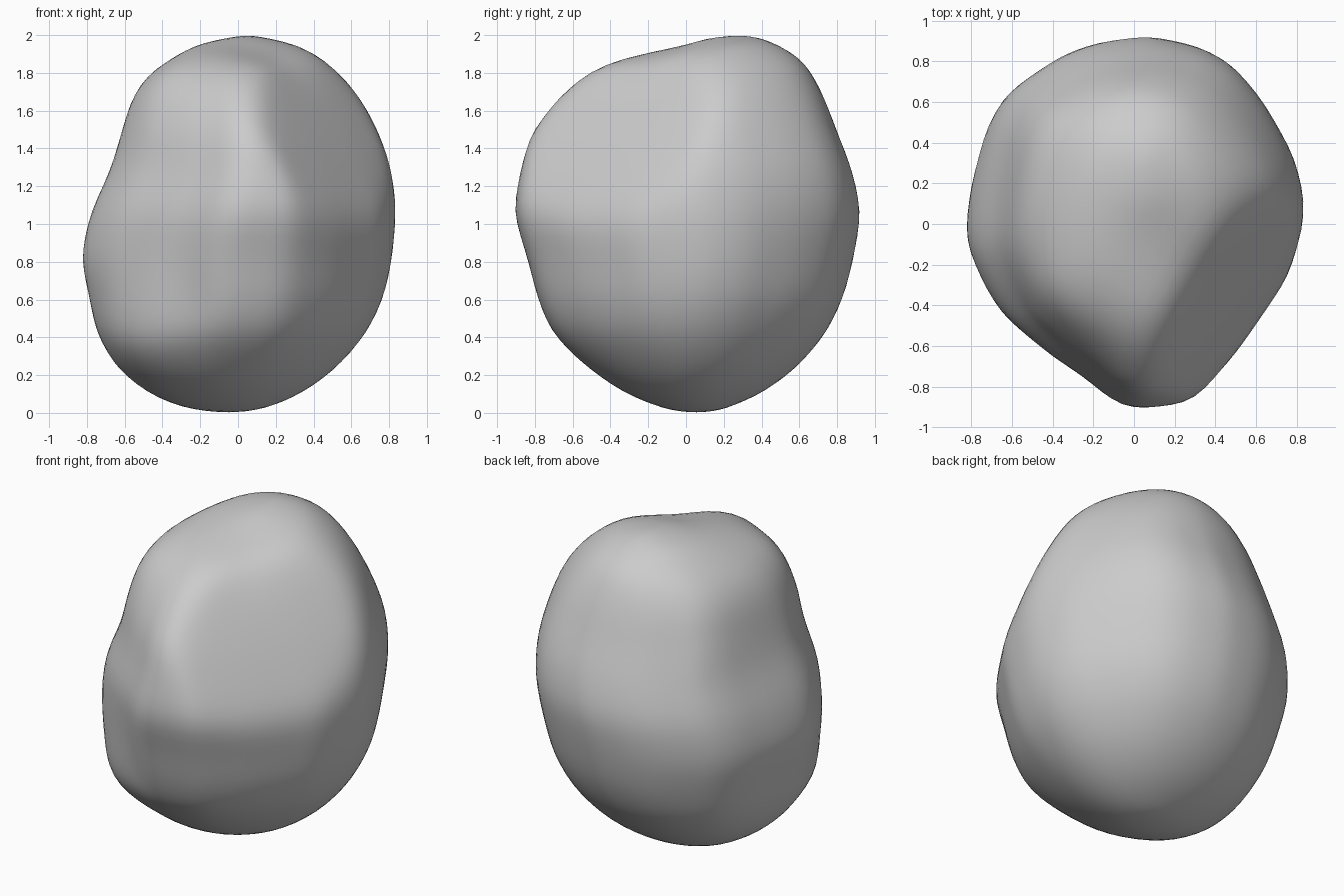
import bpy
import bmesh
import math
from mathutils import Vector

cube = bpy.data.objects.get("Cube")
if cube:
    bpy.data.objects.remove(cube, do_unlink=True)

# Extents of the boulder at each height: z, x min, x max, y min, y max
LEVELS = [
    (0, -.04, -.04, .06, .06), (.01, -.2, .09, -.08, .18), (.03, -.3, .17, -.14, .23),
    (.12, -.5, .37, -.35, .43), (.25, -.65, .54, -.53, .6), (.43, -.75, .69, -.72, .75),
    (.62, -.79, .78, -.8, .84), (.82, -.84, .82, -.85, .89), (1.06, -.79, .84, -.93, .93),
    (1.28, -.68, .82, -.89, .88), (1.48, -.62, .77, -.84, .8), (1.65, -.57, .69, -.71, .74),
    (1.78, -.49, .58, -.57, .68), (1.88, -.35, .45, -.39, .61), (1.92, -.28, .38, -.28, .54),
    (1.95, -.23, .32, -.03, .49), (1.985, -.06, .16, .08, .4), (2, .05, .05, .3, .3),
]

# Plan outline, counter-clockwise from the -x side
OUTLINE = [
    (-.83, -.03), (-.82, -.14), (-.73, -.34), (-.64, -.48), (-.43, -.66), (-.25, -.78),
    (-.13, -.89), (-.03, -.92), (.26, -.89), (.34, -.83), (.5, -.66), (.6, -.52),
    (.76, -.28), (.83, 0), (.83, .13), (.77, .33), (.6, .6), (.45, .78), (.3, .87),
    (.05, .93), (-.2, .9), (-.37, .84), (-.64, .65), (-.73, .48), (-.8, .2),
]

# Swellings, or hollows where the height is negative: centre, radius, height
LUMPS = [
    (Vector((-.55, -.5, .4)), .32, .08),
    (Vector((-.4, -.38, 1.77)), .24, .04),
    (Vector((.58, .6, 1.25)), .4, .03),
    (Vector((-.55, .55, 1.5)), .35, .04),
    (Vector((.15, -.2, 1.92)), .2, -.05),
]

# Worn flat facet on the front corner: direction, distance and edge softness
FACET_NORMAL = Vector((.73, -.5, .46)).normalized()
FACET_DISTANCE = 1.18
FACET_SOFTNESS = .025


def interpolate(rows, key):
    """Blend the two rows around the key; the key is each row's first item."""
    for low, high in zip(rows, rows[1:]):
        if key <= high[0]:
            t = max(0, (key - low[0]) / (high[0] - low[0]))
            return [a + (b - a) * t for a, b in zip(low[1:], high[1:])]
    return list(rows[-1][1:])


def angle_of(x, y):
    return math.atan2(y, x) % math.tau


def polar_rows(points):
    """Outline scaled to unit half-widths, keyed by angle and closed."""
    unit = [(x / .83, y / .925) for x, y in points]
    rows = sorted((angle_of(x, y), x, y) for x, y in unit)
    first, last = rows[0], rows[-1]
    before = (last[0] - math.tau, last[1], last[2])
    after = (first[0] + math.tau, first[1], first[2])
    return [before] + rows + [after]


plan = polar_rows(OUTLINE)
# Key the levels by polar angle so the rounded ends stay smooth
levels = [(math.acos(1 - row[0]), *row[1:]) for row in LEVELS]


def boulder_point(v):
    """Carry a point of the unit sphere to the boulder surface."""
    polar = math.acos(max(-1, min(1, -v.z)))
    x0, x1, y0, y1 = interpolate(levels, polar)
    angle = angle_of(v.x, v.y)
    px, py = interpolate(plan, angle)
    # Sections grow rounder towards both ends
    roundness = .6 * v.z ** 2
    px += (math.cos(angle) - px) * roundness
    py += (math.sin(angle) - py) * roundness
    p = Vector(((x0 + x1) / 2 + px * (x1 - x0) / 2,
                (y0 + y1) / 2 + py * (y1 - y0) / 2,
                1 + v.z))
    # Press the surface softly back to the facet
    excess = p.dot(FACET_NORMAL) - FACET_DISTANCE
    press = FACET_SOFTNESS * math.log(1 + math.exp(excess / FACET_SOFTNESS))
    p -= FACET_NORMAL * press * .87
    outward = (p - Vector((0, 0, 1))).normalized()
    for centre, radius, height in LUMPS:
        p += outward * height * math.exp(-((p - centre).length / radius) ** 2)
    return p


# Boulder
bm = bmesh.new()
bmesh.ops.create_icosphere(bm, subdivisions=5, radius=1)
for vert in bm.verts:
    vert.co = boulder_point(vert.co.normalized())
# Weather the creases
for _ in range(4):
    bmesh.ops.smooth_vert(bm, verts=bm.verts, factor=.5,
                          use_axis_x=True, use_axis_y=True, use_axis_z=True)
bmesh.ops.recalc_face_normals(bm, faces=bm.faces)
for face in bm.faces:
    face.smooth = True
mesh = bpy.data.meshes.new("boulder")
bm.to_mesh(mesh)
bm.free()
boulder = bpy.data.objects.new("boulder", mesh)
bpy.context.collection.objects.link(boulder)

# Stone colour
stone = bpy.data.materials.new("stone_grey")
stone.use_nodes = True
colour = (.6, .6, .6, 1)
stone.diffuse_color = colour
stone.node_tree.nodes["Principled BSDF"].inputs["Base Color"].default_value = colour
mesh.materials.append(stone)
